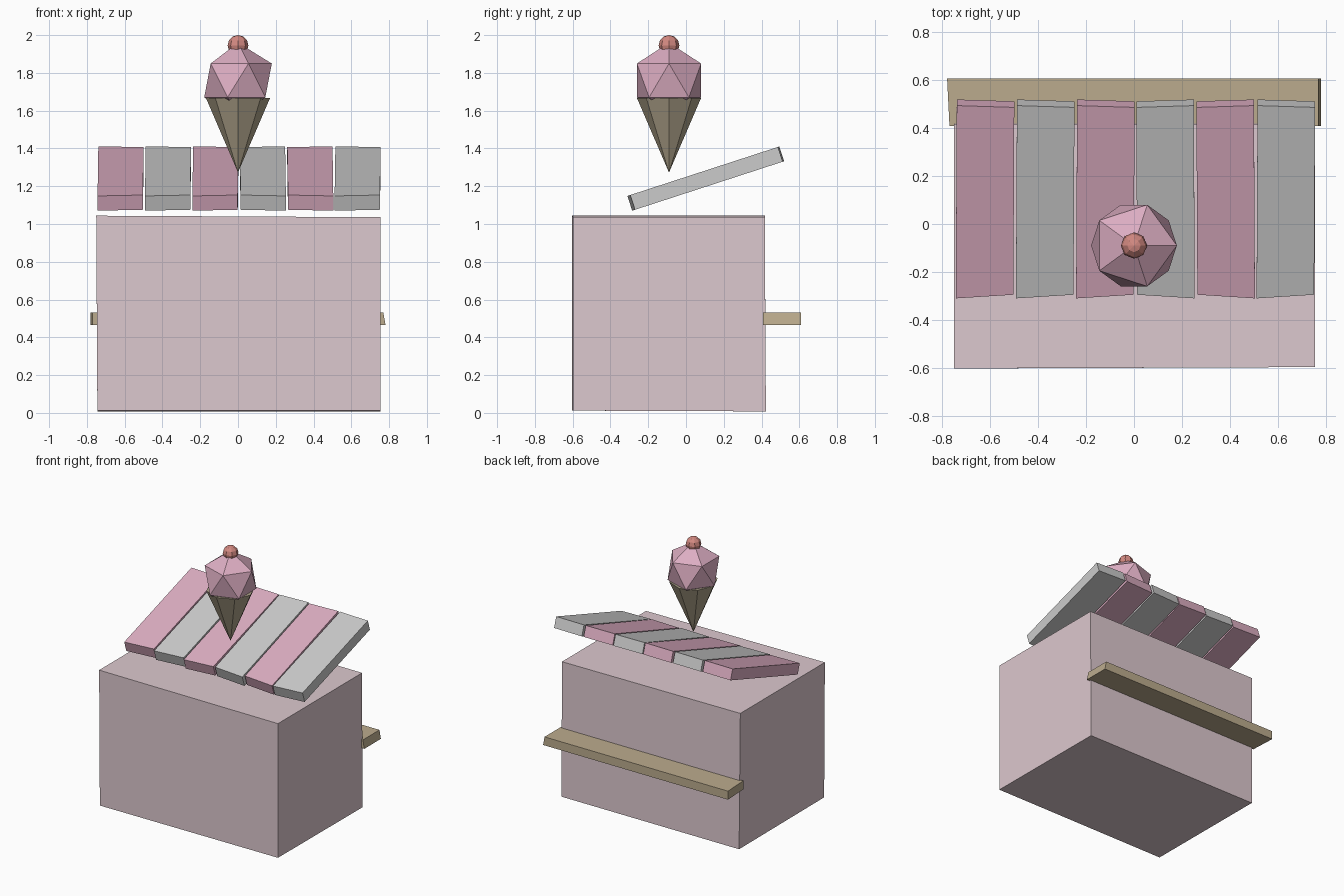
import bpy, bmesh
from math import atan2, hypot
from mathutils import Matrix

if "Cube" in bpy.data.objects:
    bpy.data.objects.remove(bpy.data.objects["Cube"])


def material(name, r, g, b):
    m = bpy.data.materials.new(name)
    m.diffuse_color = (r, g, b, 1)
    m.use_nodes = True
    m.node_tree.nodes["Principled BSDF"].inputs["Base Color"].default_value = m.diffuse_color
    return m


CREAM = material("dusty_pink", 0.72, 0.58, 0.62)
PINK = material("pink", 0.72, 0.42, 0.54)
WHITE = material("pale_grey", 0.72, 0.72, 0.70)
TAN = material("tan", 0.50, 0.41, 0.27)
WAFER = material("wafer", 0.42, 0.36, 0.25)
RED = material("red", 0.65, 0.25, 0.22)


def finish(name, bm, mat):
    bmesh.ops.recalc_face_normals(bm, faces=bm.faces[:])
    me = bpy.data.meshes.new(name)
    bm.to_mesh(me)
    bm.free()
    me.materials.append(mat)
    ob = bpy.data.objects.new(name, me)
    bpy.context.collection.objects.link(ob)
    return ob


def box(name, size, centre, mat, tweak=None):
    """Box whose corners can be nudged by tweak(sx, sy, sz), for a hand-cut look."""
    bm = bmesh.new()
    bmesh.ops.create_cube(bm, size=2)
    for v in bm.verts:
        d = tweak(*(1 if c > 0 else -1 for c in v.co)) if tweak else (0, 0, 0)
        for i in range(3):
            v.co[i] = v.co[i] * size[i] / 2 + centre[i] + d[i]
    return finish(name, bm, mat)


# kiosk body, slightly out of true
box("stall_body", (1.503, 1.02, 1.03), (0.004, -0.09, 0.525), CREAM,
    lambda x, y, z: (-0.003 * z if x < 0 else 0,
                     -0.003 * z if y > 0 else 0.003 * x,
                     -0.004 * x if z > 0 else -0.002 * y))

# counter shelf
box("counter_shelf", (1.55, 0.20, 0.065), (0, 0.508, 0.499), TAN,
    lambda x, y, z: (0.005 * x * y if x < 0 else -0.006 * z, 0, 0))

# sloping striped awning
low, high = (-0.29, 1.112), (0.503, 1.37)
dy, dz = high[0] - low[0], high[1] - low[1]
for i, skew in enumerate((1, 1, 1, -1, -1, 1)):
    slat = box(f"awning_slat_{i + 1}", (0.24, hypot(dy, dz), 0.082), (0, 0, 0),
               WHITE if i % 2 else PINK,
               lambda x, y, z: (0.002 * y * skew, 0.008 * x * skew * -y * (1 if y < 0 else 0.5), 0))
    slat.rotation_euler.x = atan2(dz, dy)
    slat.location = (0.006 + (i - 2.5) * 0.251, (low[0] + high[0]) / 2, (low[1] + high[1]) / 2)

# ice cream cone sign
bm = bmesh.new()
bmesh.ops.create_cone(bm, cap_ends=True, segments=8, radius1=0, radius2=0.17, depth=0.395,
                      matrix=Matrix.Translation((0, -0.09, 1.47)))
bmesh.ops.remove_doubles(bm, verts=bm.verts[:], dist=0.0005)
finish("wafer_cone", bm, WAFER)

bm = bmesh.new()
bmesh.ops.create_icosphere(bm, subdivisions=1, radius=0.2,
                           matrix=Matrix.Translation((0, -0.09, 1.76)))
finish("ice_cream_scoop", bm, PINK)

bm = bmesh.new()
bmesh.ops.create_uvsphere(bm, u_segments=8, v_segments=6, radius=0.055,
                          matrix=Matrix.Translation((0, -0.09, 1.945)))
finish("cherry", bm, RED)
